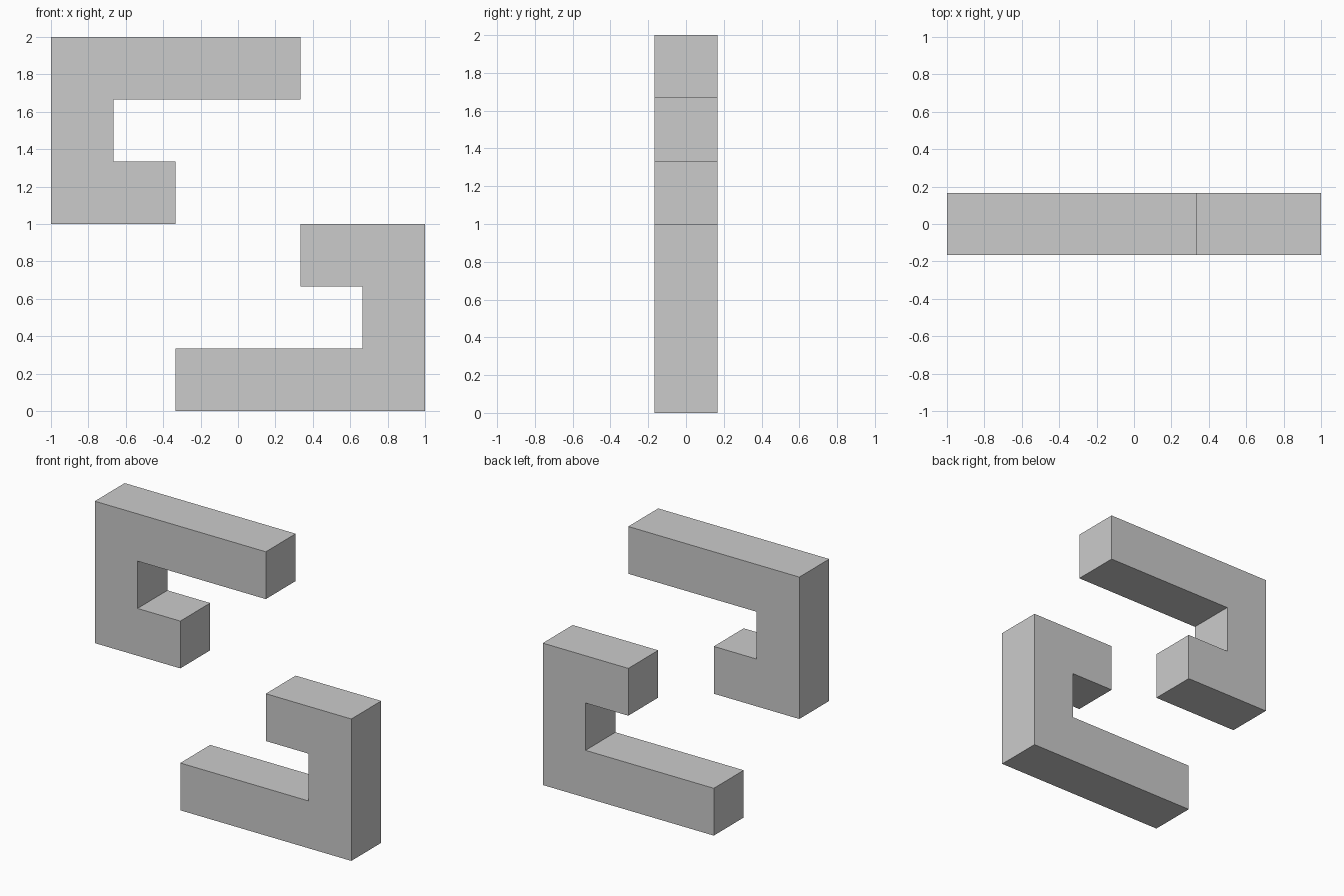
import bpy
import bmesh
from mathutils import Vector

if "Cube" in bpy.data.objects:
    bpy.data.objects.remove(bpy.data.objects["Cube"])

U = 1 / 3      # bar thickness
DEPTH = U

# Hook outline in the x-z plane, in bar units relative to the centre point (0, 1)
HOOK = [(-3, 0), (-1, 0), (-1, 1), (-2, 1), (-2, 2), (1, 2), (1, 3), (-3, 3)]


def extruded_hook(name, turn):
    """Extrude the outline along y; turn = -1 rotates it half a turn about the centre."""
    bm = bmesh.new()
    verts = [bm.verts.new((turn * x * U, -DEPTH / 2, 1 + turn * z * U)) for x, z in HOOK]
    front = bm.faces.new(verts)
    result = bmesh.ops.extrude_face_region(bm, geom=[front], use_keep_orig=True)
    moved = [v for v in result["geom"] if isinstance(v, bmesh.types.BMVert)]
    bmesh.ops.translate(bm, verts=moved, vec=Vector((0, DEPTH, 0)))
    bmesh.ops.recalc_face_normals(bm, faces=bm.faces[:])
    mesh = bpy.data.meshes.new(name)
    bm.to_mesh(mesh)
    bm.free()
    obj = bpy.data.objects.new(name, mesh)
    bpy.context.collection.objects.link(obj)
    return obj


# Two identical hooks, the lower one turned upside down
extruded_hook("upper_hook", 1)
extruded_hook("lower_hook", -1)
